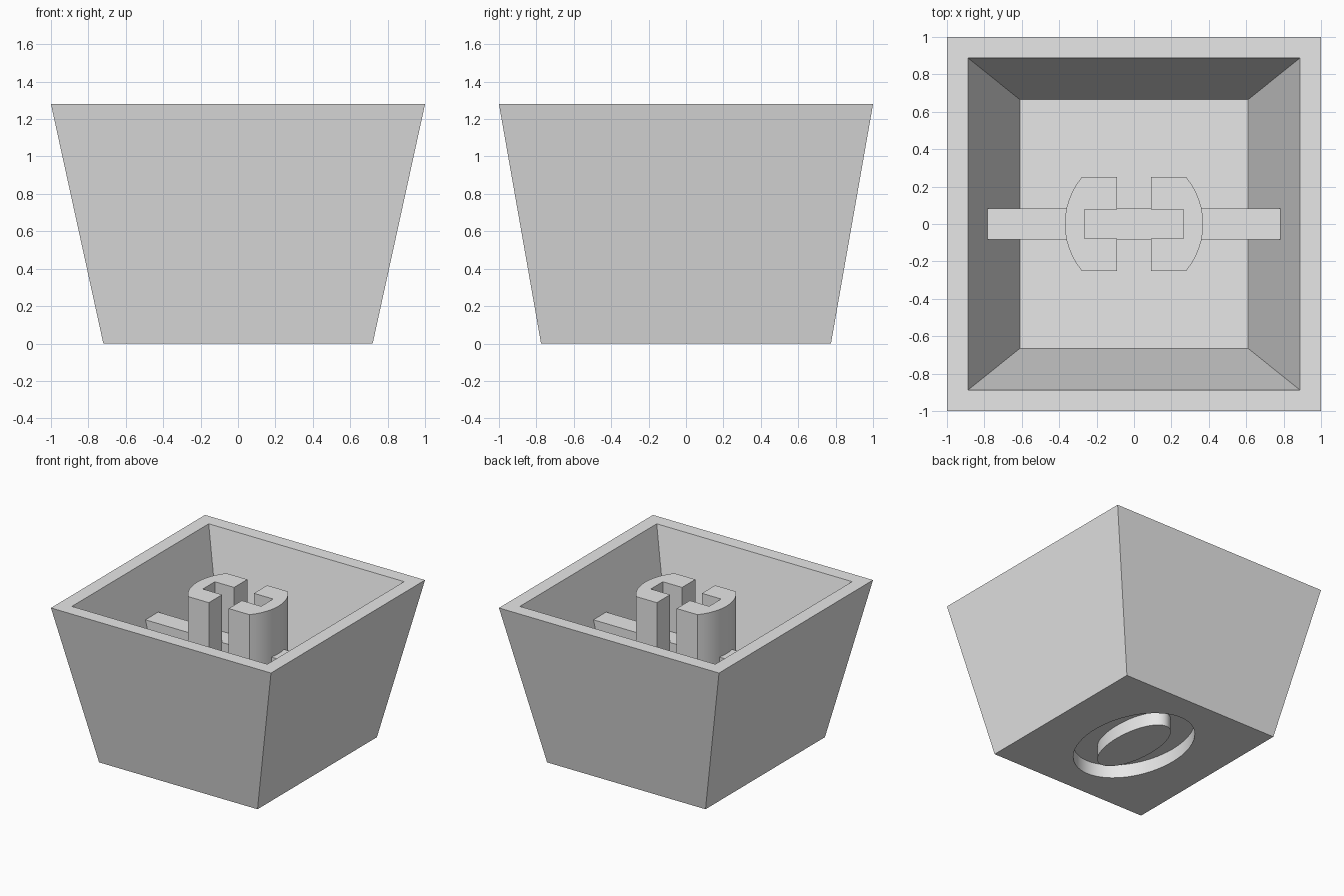
import bpy, bmesh
from math import sin, cos, pi, asin, radians

cube = bpy.data.objects.get("Cube")
if cube:
    bpy.data.objects.remove(cube, do_unlink=True)

grey = bpy.data.materials.new("light_grey")
grey.use_nodes = True
colour = (0.8, 0.8, 0.8, 1)
grey.diffuse_color = colour
grey.node_tree.nodes["Principled BSDF"].inputs["Base Color"].default_value = colour

HEIGHT, FLOOR = 1.28, 0.24


def loft(name, loops, ring=False):
    """Skin a stack of equal-length loops; cap the ends, or join last to first."""
    bm = bmesh.new()
    rows = [[bm.verts.new(p) for p in loop] for loop in loops]
    n = len(rows[0])
    pairs = list(zip(rows, rows[1:]))
    if ring:
        pairs.append((rows[-1], rows[0]))
    else:
        bm.faces.new(rows[0])
        bm.faces.new(rows[-1])
    for a, b in pairs:
        for i in range(n):
            j = (i + 1) % n
            bm.faces.new((a[i], a[j], b[j], b[i]))
    bmesh.ops.recalc_face_normals(bm, faces=bm.faces)
    mesh = bpy.data.meshes.new(name)
    bm.to_mesh(mesh)
    bm.free()
    mesh.materials.append(grey)
    obj = bpy.data.objects.new(name, mesh)
    bpy.context.collection.objects.link(obj)
    return obj


def rectangle(x, y, z):
    return [(-x, -y, z), (x, -y, z), (x, y, z), (-x, y, z)]


def ellipse(x, y, z, n=64):
    return [(x * cos(2 * pi * i / n), y * sin(2 * pi * i / n), z) for i in range(n)]


def activate(obj):
    bpy.ops.object.select_all(action="DESELECT")
    obj.select_set(True)
    bpy.context.view_layer.objects.active = obj


def carve(target, cutter):
    mod = target.modifiers.new("carve", "BOOLEAN")
    mod.operation = "DIFFERENCE"
    mod.solver = "EXACT"
    mod.object = cutter
    activate(target)
    bpy.ops.object.modifier_apply(modifier=mod.name)
    bpy.data.objects.remove(cutter, do_unlink=True)


# Tapered shell, hollow and open at the top
shell = loft("shell", [rectangle(0.72, 0.775, 0), rectangle(1, 1, HEIGHT)])
top = HEIGHT + 0.1
grow = (top - FLOOR) / (HEIGHT - FLOOR)
carve(shell, loft("cavity_cutter", [
    rectangle(0.61, 0.665, FLOOR),
    rectangle(0.61 + 0.278 * grow, 0.665 + 0.223 * grow, top)]))

# Oval groove sunk into the underside
DEPTH = 0.11
carve(shell, loft("groove_cutter", [
    ellipse(0.38, 0.55, -0.1), ellipse(0.38, 0.55, DEPTH),
    ellipse(0.17, 0.38, DEPTH), ellipse(0.17, 0.38, -0.1)], ring=True))

# Cross rib whose ends follow the sloping side walls
rib = loft("cross_rib", [rectangle(0.62, 0.083, FLOOR - 0.02),
                         rectangle(0.787, 0.083, 0.89)])

# Two facing bracket-shaped stem halves with curved outer sides
radius, centre, half = 0.39, -0.02, 0.25
sweep = asin(half / radius)
steps = 12
profile = [(0.09, 0.078), (0.265, 0.078), (0.265, -0.078), (0.09, -0.078),
           (0.09, -half)]
for i in range(steps + 1):
    a = sweep * (2 * i / steps - 1)
    profile.append((radius * cos(a) - centre * -1, radius * sin(a)))
profile.append((0.09, half))
stem = loft("stem_halves", [[(x, y, z) for x, y in profile]
                            for z in (FLOOR - 0.02, HEIGHT)])
stem.modifiers.new("mirror", "MIRROR").use_axis[0] = True

for obj in (shell, rib, stem):
    activate(obj)
    bpy.ops.object.shade_smooth_by_angle(angle=radians(30))
